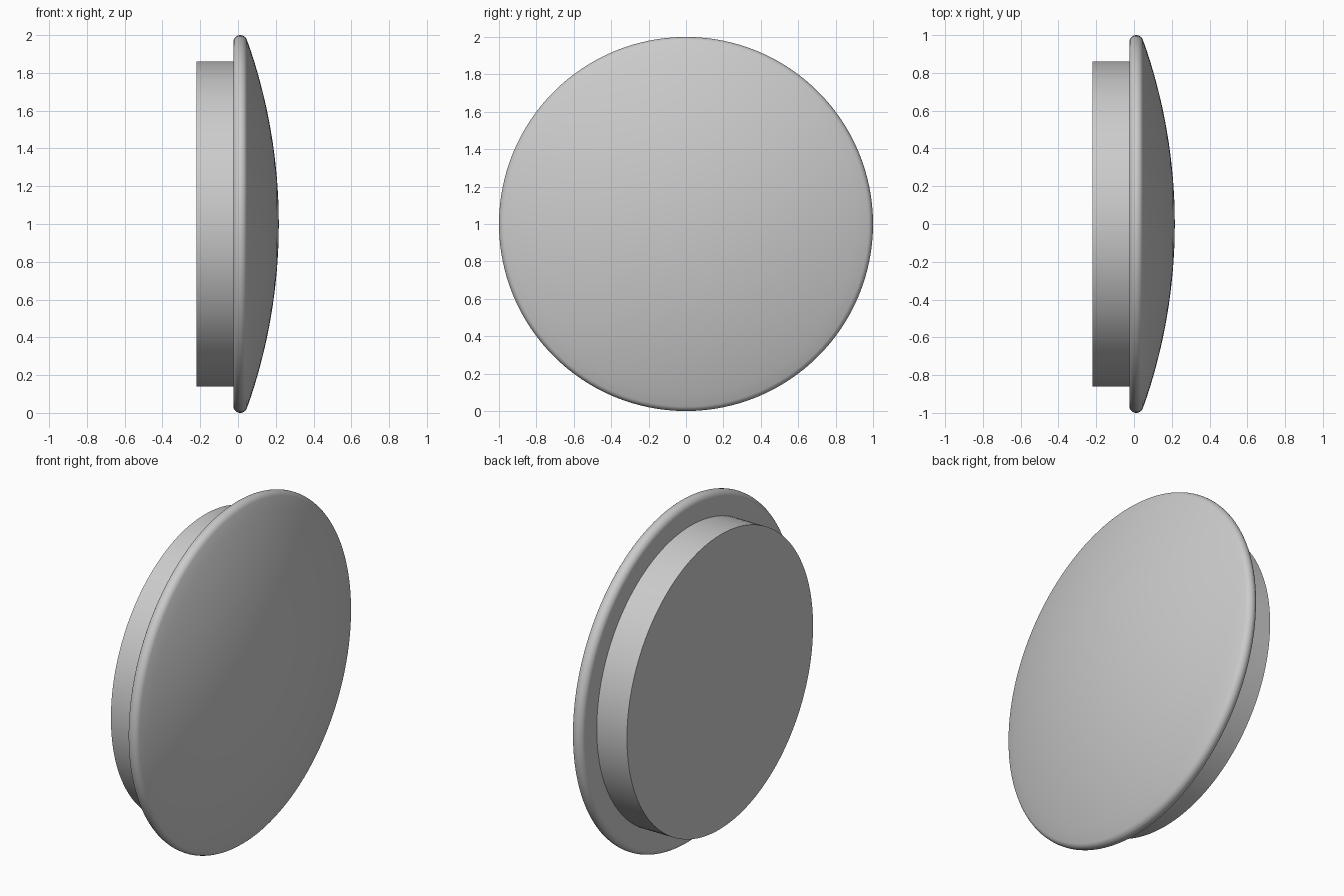
import bpy, bmesh, math

if "Cube" in bpy.data.objects:
    bpy.data.objects.remove(bpy.data.objects["Cube"])

SEG = 128
CENTRE_Z = 1.0

grey = bpy.data.materials.new("light_grey")
grey.diffuse_color = (0.6, 0.6, 0.6, 1)
grey.use_nodes = True
grey.node_tree.nodes["Principled BSDF"].inputs["Base Color"].default_value = grey.diffuse_color


def lathe(name, profile):
    """Revolve (x, radius) points, listed from back to front, about the x axis."""
    bm = bmesh.new()
    rings = []
    for x, r in profile:
        if r < 1e-6:
            rings.append([bm.verts.new((x, 0, CENTRE_Z))] * SEG)
        else:
            rings.append([bm.verts.new((x, r * math.sin(2 * math.pi * i / SEG),
                                        CENTRE_Z + r * math.cos(2 * math.pi * i / SEG)))
                          for i in range(SEG)])
    for a, b in zip(rings, rings[1:]):
        for i in range(SEG):
            j = (i + 1) % SEG
            corners = list(dict.fromkeys((a[i], b[i], b[j], a[j])))
            bm.faces.new(corners)
    bmesh.ops.recalc_face_normals(bm, faces=bm.faces)
    # Make sure the foremost or rearmost end faces outward
    end = max(bm.faces, key=lambda f: abs(f.calc_center_median().x))
    if end.normal.x * end.calc_center_median().x < 0:
        bmesh.ops.reverse_faces(bm, faces=bm.faces)
    mesh = bpy.data.meshes.new(name)
    bm.to_mesh(mesh)
    bm.free()
    mesh.materials.append(grey)
    ob = bpy.data.objects.new(name, mesh)
    bpy.context.collection.objects.link(ob)
    bpy.ops.object.select_all(action='DESELECT')
    ob.select_set(True)
    bpy.context.view_layer.objects.active = ob
    bpy.ops.object.shade_smooth_by_angle(angle=math.radians(30))
    return ob


BACK, FRONT = -0.025, 0.216
PLUG_R = 0.86

# Plug: short cylinder with a flat back, open where it meets the cap
lathe("plug", [(-0.22, 0), (-0.22, PLUG_R), (BACK, PLUG_R)])

# Domed cap: flat back ring, rounded rim, shallow spherical front
rim, rim_x, rim_r = 0.037, 0.012, 0.963
dome = 2.91
tilt = math.asin(rim_r / (dome - rim))
profile = [(BACK, PLUG_R)]
for k in range(13):
    a = math.pi + (tilt - math.pi) * k / 12
    profile.append((rim_x + rim * math.cos(a), rim_r + rim * math.sin(a)))
for k in range(1, 17):
    a = tilt * (1 - k / 16)
    profile.append((FRONT - dome * (1 - math.cos(a)), dome * math.sin(a)))
lathe("domed_cap", profile)
